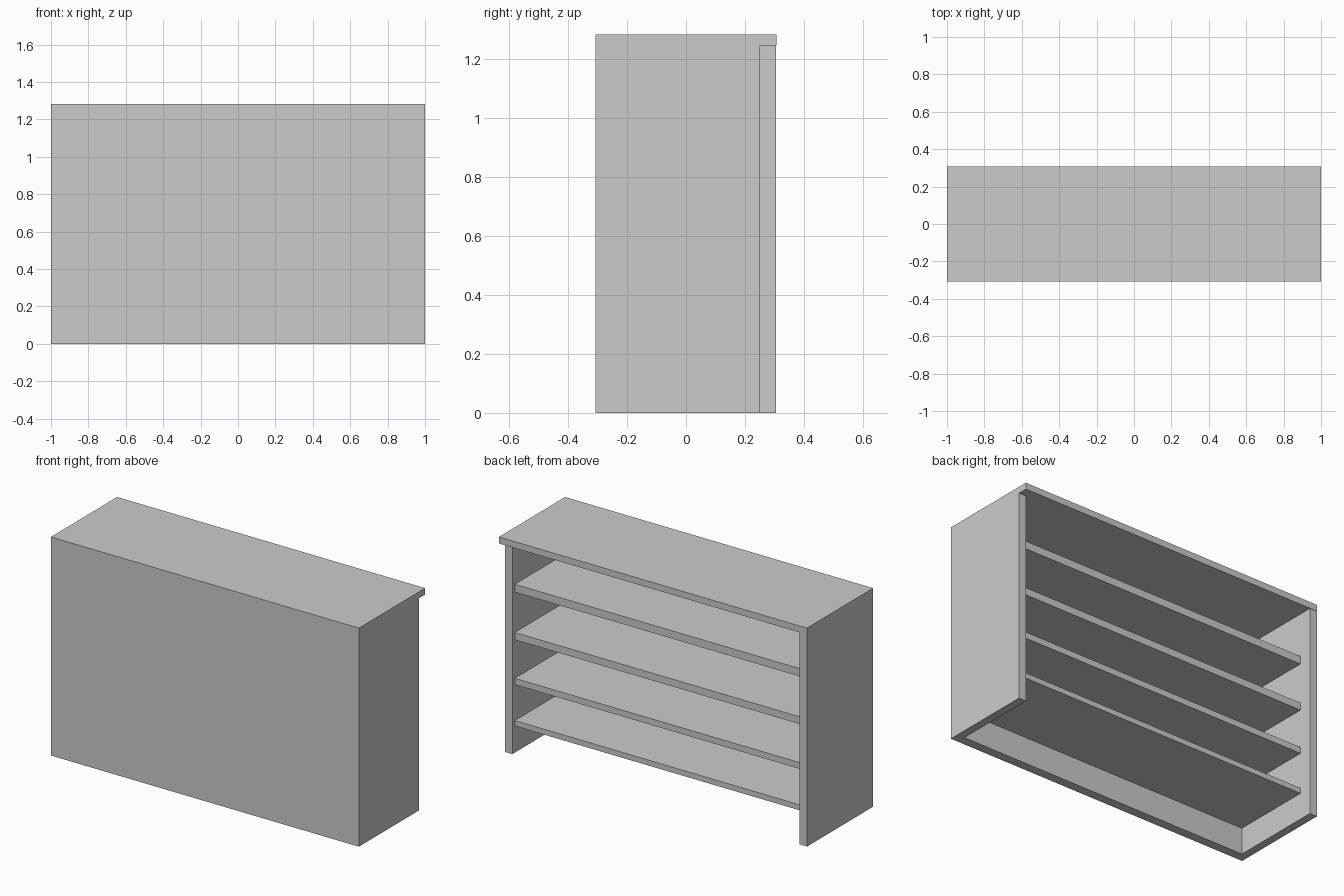
import bpy

if "Cube" in bpy.data.objects:
    bpy.data.objects.remove(bpy.data.objects["Cube"])

W, D, H = 1.0, 0.307, 1.283      # half width, half depth, height
T = 0.048                        # side panel thickness
FRONT_IN = -D + 0.055            # inner face of the front panel
TOP_Z = 1.245                    # underside of the top board


def box(name, x, y, z):
    """Box from (min, max) ranges on each axis."""
    verts = [(a, b, c) for a in x for b in y for c in z]
    faces = [(0, 1, 3, 2), (4, 6, 7, 5), (0, 4, 5, 1),
             (2, 3, 7, 6), (0, 2, 6, 4), (1, 5, 7, 3)]
    mesh = bpy.data.meshes.new(name)
    mesh.from_pydata(verts, [], faces)
    obj = bpy.data.objects.new(name, mesh)
    bpy.context.collection.objects.link(obj)
    return obj


# Counter top and closed front
box("top_board", (-W, W), (-D, D), (TOP_Z, H))
box("front_panel", (-W, W), (-D, FRONT_IN), (0, TOP_Z))

# Side panels: the right one is shorter and leaves the top overhanging
box("left_side_panel", (-W, -W + T), (FRONT_IN, 0.305), (0, TOP_Z))
box("right_side_panel", (W - T, W), (FRONT_IN, 0.251), (0, TOP_Z))

# Shelves, thinner towards the floor (bottom, top)
for i, z in enumerate([(0.156, 0.188), (0.399, 0.436),
                       (0.662, 0.705), (0.942, 0.988)], 1):
    box(f"shelf_{i}", (-W + T, W - T), (FRONT_IN, 0.228), z)
